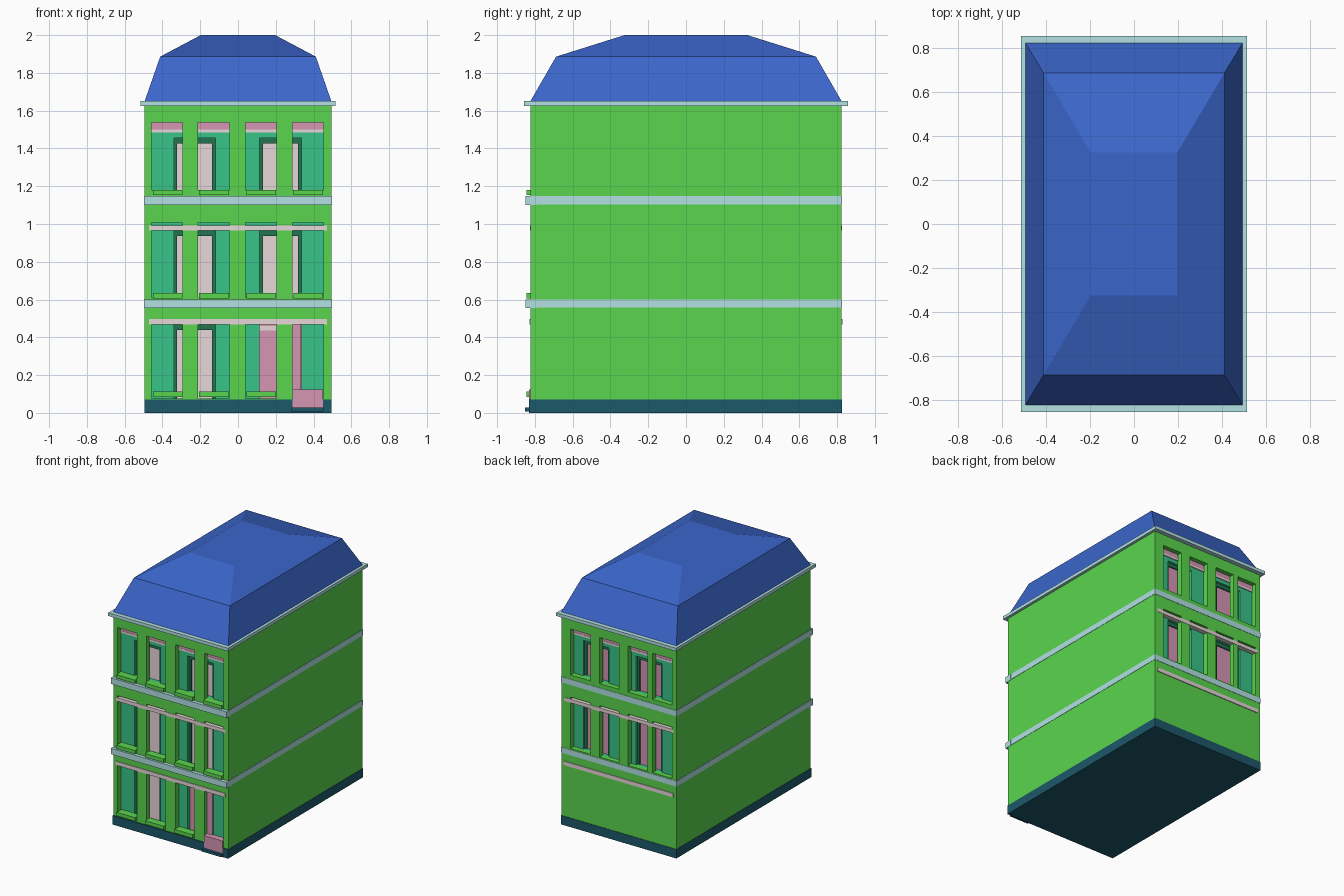
import bpy, bmesh
from mathutils import Vector

if "Cube" in bpy.data.objects:
    bpy.data.objects.remove(bpy.data.objects["Cube"])


def mat(name, r, g, b):
    m = bpy.data.materials.new(name)
    lin = [((c / 255 + 0.055) / 1.055) ** 2.4 for c in (r, g, b)]
    m.diffuse_color = (*lin, 1)
    m.use_nodes = True
    m.node_tree.nodes["Principled BSDF"].inputs["Base Color"].default_value = m.diffuse_color
    return m


GREEN = mat("wall green", 90, 214, 77)
BLUE = mat("roof blue", 59, 102, 203)
PALE = mat("band pale aqua", 178, 225, 228)
PINK = mat("door pink", 214, 150, 180)
LIGHT = mat("pane light", 232, 216, 217)
TEAL = mat("shutter teal", 56, 196, 136)
DARK = mat("frame dark green", 34, 116, 80)
BASE = mat("plinth dark teal", 28, 88, 106)


def finish(bm, name, material):
    bmesh.ops.recalc_face_normals(bm, faces=bm.faces[:])
    me = bpy.data.meshes.new(name)
    bm.to_mesh(me)
    bm.free()
    me.materials.append(material)
    ob = bpy.data.objects.new(name, me)
    bpy.context.collection.objects.link(ob)
    return ob


def box(name, x, y, z, material):
    bm = bmesh.new()
    bmesh.ops.create_cube(bm, size=1)
    for v in bm.verts:
        v.co = Vector([(a + b) / 2 + c * (b - a) for (a, b), c in zip((x, y, z), v.co)])
    return finish(bm, name, material)


def pierced_slab(name, xr, zr, y0, y1, holes, material):
    """Flat wall cut into a grid, with the hole cells left out, then thickened."""
    xs = sorted({*xr, *(h[i] for h in holes for i in (0, 1))})
    zs = sorted({*zr, *(h[i] for h in holes for i in (2, 3))})
    bm = bmesh.new()
    grid = {(x, z): bm.verts.new((x, y0, z)) for x in xs for z in zs}
    for xa, xb in zip(xs, xs[1:]):
        for za, zb in zip(zs, zs[1:]):
            cx, cz = (xa + xb) / 2, (za + zb) / 2
            if not any(h[0] < cx < h[1] and h[2] < cz < h[3] for h in holes):
                bm.faces.new([grid[p] for p in ((xa, za), (xb, za), (xb, zb), (xa, zb))])
    ext = bmesh.ops.extrude_face_region(bm, geom=bm.faces[:])
    for v in ext["geom"]:
        if isinstance(v, bmesh.types.BMVert):
            v.co.y = y1
    bmesh.ops.delete(bm, geom=[v for v in bm.verts if not v.link_faces], context='VERTS')
    return finish(bm, name, material)


# Opening columns, storey heights (bottom, top) and top of the inner recess
FRONT = [(-0.457, -0.293), (-0.212, -0.045), (0.04, 0.204), (0.288, 0.452)]
BACK = [(-0.455, -0.29), (-0.245, -0.08), (0.0, 0.165), (0.245, 0.415)]
STOREYS = [(0.075, 0.49, 0.468), (0.61, 1.008, 0.965), (1.18, 1.537, 1.455)]
RECESS = [(-0.34, -0.12), (0.115, 0.335)]

# Main body, side walls and plinth
box("inner_core", (-0.48, 0.48), (-0.74, 0.74), (0.03, 1.63), GREEN)
for s in (-1, 1):
    box("side_wall", sorted((s * 0.478, s * 0.494)), (-0.782, 0.782), (0.03, 1.63), GREEN)
box("plinth", (-0.496, 0.496), (-0.83, 0.826), (0, 0.07), BASE)

# Front and back facades, each with shutters, recessed panes and frames
for side, s, cols, storeys in (("front", -1, FRONT, STOREYS), ("back", 1, BACK, STOREYS[1:])):
    def yr(a, b):
        return sorted((s * a, s * b))

    openings = [(a, b, z0, z1) for a, b in cols for z0, z1, _ in storeys]
    pierced_slab(side + "_facade", (-0.494, 0.494), (0.03, 1.63), s * 0.823, s * 0.782, openings, GREEN)
    holes = [(a, b, z0, top) for a, b in RECESS for z0, _, top in storeys]
    pierced_slab(side + "_shutters", (-0.478, 0.478), (0.05, 1.6), s * 0.782, s * 0.75, holes, TEAL)
    for i, (z0, z1, top) in enumerate(storeys):
        for j, (a, b) in enumerate(RECESS):
            door = side == "front" and i == 0 and j == 1
            pane = PINK if side == "back" or door else LIGHT
            box(side + "_pane", (a, b), yr(0.735, 0.755), (z0, top), pane)
            if door:
                box("door_transom", (a, 0.21), yr(0.75, 0.762), (0.435, 0.46), LIGHT)
                continue
            # dark frame along the top and both edges of the recess
            box(side + "_frame_top", (a, b), yr(0.75, 0.765), (top - 0.028, top), DARK)
            for xa, xb in ((a, a + 0.018), (b - 0.018, b)):
                box(side + "_frame_edge", (xa, xb), yr(0.75, 0.765), (z0, top - 0.028), DARK)
    # Lintels in the top storey openings
    for a, b in cols:
        box(side + "_top_lintel", (a, b), yr(0.775, 0.787), (1.50, 1.537), PINK)
        box(side + "_lintel_trim", (a, b), yr(0.775, 0.789), (1.485, 1.50), LIGHT)
    # Long light bars over the two lower storeys
    box(side + "_middle_bar", (-0.47, 0.47), yr(0.79, 0.8255), (0.965, 0.993), LIGHT)
    box(side + "_lower_bar", (-0.47, 0.47), yr(0.79, 0.829), (0.468, 0.498), LIGHT)

# Window sills on the front
for i, z in enumerate((0.085, 0.606, 1.153)):
    for j, (a, b) in enumerate(FRONT):
        if not (i == 0 and j == 3):
            box("window_sill", (a + 0.006, b - 0.002), (-0.845, -0.785), (z, z + 0.028), GREEN)

# Entrance: door stile, lower panel and step
box("door_stile", (0.288, 0.333), (-0.79, -0.77), (0.07, 0.468), PINK)
box("door_panel", (0.288, 0.45), (-0.831, -0.78), (0.028, 0.125), PINK)
box("door_step", (0.284, 0.452), (-0.852, -0.80), (0.008, 0.028), BASE)

# Storey bands: flush around the building, proud on the front
for z0, z1 in ((0.557, 0.60), (1.103, 1.147)):
    box("storey_band", (-0.4965, 0.4965), (-0.82, 0.8255), (z0, z1), PALE)
    box("front_band", (-0.497, 0.497), (-0.85, -0.79), (z0 - 0.003, z1), PALE)

# Cornice and mansard roof
box("cornice", (-0.515, 0.515), (-0.857, 0.857), (1.625, 1.65), PALE)
bm = bmesh.new()
rings = []
for x, y, z in ((0.495, 0.825, 1.648), (0.412, 0.688, 1.886), (0.197, 0.325, 2.0)):
    rings.append([bm.verts.new((a * x, b * y, z)) for a, b in ((-1, -1), (1, -1), (1, 1), (-1, 1))])
for lo, hi in zip(rings, rings[1:]):
    for k in range(4):
        n = (k + 1) % 4
        bm.faces.new((lo[k], lo[n], hi[n], hi[k]))
bm.faces.new(rings[-1])
bm.faces.new(rings[0][::-1])
finish(bm, "mansard_roof", BLUE)
